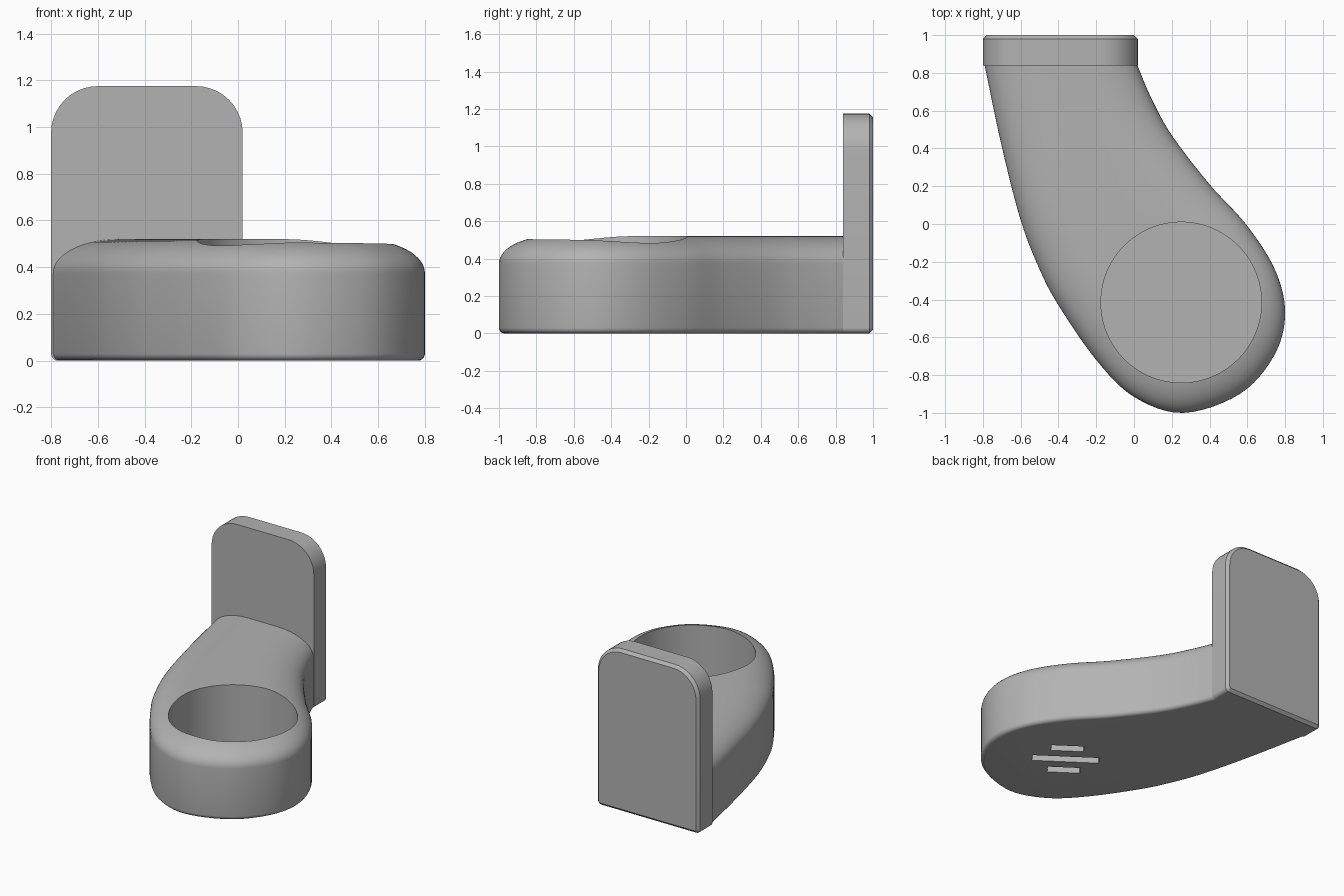
import bpy, bmesh, math
from mathutils import Vector, Matrix

if "Cube" in bpy.data.objects:
    bpy.data.objects.remove(bpy.data.objects["Cube"], do_unlink=True)

grey = bpy.data.materials.new("plain grey")
grey.use_nodes = True
grey.diffuse_color = (0.45, 0.45, 0.45, 1)
grey.node_tree.nodes["Principled BSDF"].inputs["Base Color"].default_value = grey.diffuse_color


def make_object(name, bm):
    bmesh.ops.recalc_face_normals(bm, faces=bm.faces)
    mesh = bpy.data.meshes.new(name)
    bm.to_mesh(mesh)
    bm.free()
    mesh.materials.append(grey)
    obj = bpy.data.objects.new(name, mesh)
    bpy.context.collection.objects.link(obj)
    return obj


def loft(name, rings):
    """Skin a stack of closed rings and cap both ends."""
    bm = bmesh.new()
    loops = [[bm.verts.new(p) for p in ring] for ring in rings]
    for a, b in zip(loops, loops[1:]):
        for i in range(len(a)):
            j = (i + 1) % len(a)
            bm.faces.new((a[i], a[j], b[j], b[i]))
    bm.faces.new(loops[0])
    bm.faces.new(loops[-1])
    return make_object(name, bm)


def smooth_path(points, steps):
    """Catmull-Rom curve through the points."""
    pts = [Vector(p) for p in points]
    pts = [2 * pts[0] - pts[1]] + pts + [2 * pts[-1] - pts[-2]]
    path = []
    for a, b, c, d in zip(pts, pts[1:], pts[2:], pts[3:]):
        for k in range(steps):
            t = k / steps
            path.append(0.5 * (2 * b + (c - a) * t + (2 * a - 5 * b + 4 * c - d) * t**2
                               + (3 * b - a - 3 * c + d) * t**3))
    return path + [pts[-2]]


def cut(target, cutter):
    mod = target.modifiers.new("cut", "BOOLEAN")
    mod.operation = "DIFFERENCE"
    mod.solver = "EXACT"
    mod.object = cutter
    bpy.context.view_layer.objects.active = target
    bpy.ops.object.modifier_apply(modifier=mod.name)
    bpy.data.objects.remove(cutter, do_unlink=True)


def shade(obj):
    bpy.ops.object.select_all(action="DESELECT")
    obj.select_set(True)
    bpy.context.view_layer.objects.active = obj
    bpy.ops.object.shade_smooth_by_angle(angle=math.radians(30))


# Curved arm: outline from the plate's one side, around the cup, to the other
outline = smooth_path([
    (0.01, 0.86), (0.09, 0.67), (0.2, 0.47), (0.4, 0.21), (0.6, -0.01), (0.75, -0.25),
    (0.8, -0.48), (0.74, -0.7), (0.56, -0.9), (0.26, -1.0), (0.0, -0.915), (-0.2, -0.72),
    (-0.4, -0.43), (-0.5, -0.24), (-0.6, 0.02), (-0.7, 0.41), (-0.795, 0.86)], 6)
inward = []
for i in range(len(outline)):
    t = outline[min(i + 1, len(outline) - 1)] - outline[max(i - 1, 0)]
    inward.append(Vector((-t.y, t.x)).normalized())
# order runs clockwise from the top right, so the inside lies to the right of travel
inward = [-n for n in inward]
inward[0], inward[-1] = Vector((-1, 0)), Vector((1, 0))

EDGE, WIDE, TALL, TOP = 0.03, 0.28, 0.145, 0.52
quarter = lambda n: [math.pi / 2 * k / n for k in range(n + 1)]
section = [(EDGE * (1 - math.sin(a)), EDGE * (1 - math.cos(a))) for a in quarter(5)]
section += [(WIDE * (1 - math.cos(a)), TOP - TALL * (1 - math.sin(a))) for a in quarter(14)]
arm = loft("curved_arm", [[(*(p + n * d), z) for p, n in zip(outline, inward)]
                          for d, z in section])

# Round cup pocket
CENTRE = Vector((0.25, -0.415, 0))
FLOOR = 0.11
bm = bmesh.new()
bmesh.ops.create_cone(bm, cap_ends=True, segments=96, radius1=0.425, radius2=0.425, depth=1,
                      matrix=Matrix.Translation(CENTRE + Vector((0, 0, FLOOR + 0.5))))
cut(arm, make_object("pocket_cutter", bm))

# Three blind slots under the cup
turn = Matrix.Rotation(math.radians(-35), 4, "Z")
for offset, length in ((-0.145, 0.22), (0, 0.45), (0.145, 0.22)):
    bm = bmesh.new()
    bmesh.ops.create_cube(bm, size=1, matrix=Matrix.Translation(CENTRE) @ turn
                          @ Matrix.Translation((0, offset, 0))
                          @ Matrix.Diagonal((length, 0.07, 0.1, 1)))
    cut(arm, make_object("slot_cutter", bm))
shade(arm)


# Upright back plate with rounded top and a chamfered rear edge
def plate_ring(y, inset):
    left, right, top = -0.8, 0.02, 1.175
    ring = []
    for x, z, r, start in ((right, top, 0.2, 0), (left, top, 0.2, 1),
                           (left, 0, 0.03, 2), (right, 0, 0.03, 3)):
        cx = x - r if x == right else x + r
        cz = z - r if z == top else z + r
        for a in quarter(10):
            a += start * math.pi / 2
            ring.append((cx + (r - inset) * math.cos(a), y, cz + (r - inset) * math.sin(a)))
    return ring


shade(loft("back_plate", [plate_ring(0.84, 0), plate_ring(0.98, 0), plate_ring(1.0, 0.02)]))
